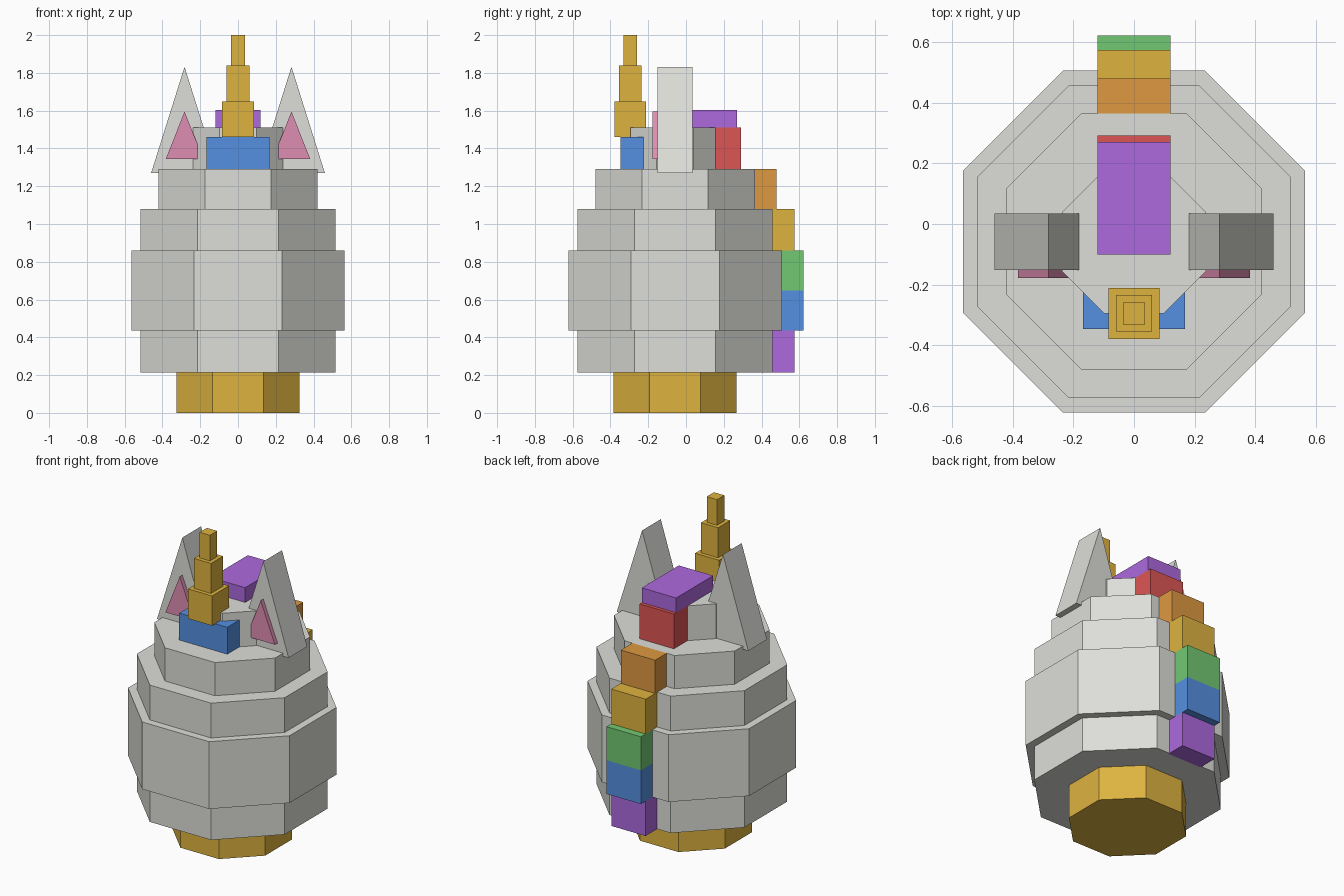
import bpy
import bmesh
import math
from mathutils import Matrix, Vector

cube = bpy.data.objects.get("Cube")
if cube:
    bpy.data.objects.remove(cube, do_unlink=True)


def make_material(name, rgb):
    """Flat material from display colour values, stored as linear."""
    linear = [((c / 255 + 0.055) / 1.055) ** 2.4 for c in rgb]
    mat = bpy.data.materials.new(name)
    mat.use_nodes = True
    mat.diffuse_color = (*linear, 1)
    mat.node_tree.nodes["Principled BSDF"].inputs["Base Color"].default_value = (*linear, 1)
    return mat


grey = make_material("light grey", (222, 222, 217))
gold = make_material("gold", (222, 179, 63))
blue = make_material("blue", (85, 144, 224))
green = make_material("green", (114, 200, 115))
orange = make_material("orange", (222, 153, 64))
red = make_material("red", (222, 85, 85))
purple = make_material("purple", (173, 105, 222))
pink = make_material("pink", (222, 142, 178))

CENTRE_Y = -0.058


def finish(bm, name, mat):
    bmesh.ops.recalc_face_normals(bm, faces=bm.faces)
    mesh = bpy.data.meshes.new(name)
    bm.to_mesh(mesh)
    bm.free()
    mesh.materials.append(mat)
    obj = bpy.data.objects.new(name, mesh)
    bpy.context.collection.objects.link(obj)


def octagon(name, half_width, z0, z1, mat):
    """Eight-sided tier with flat sides facing the axes."""
    bm = bmesh.new()
    radius = half_width / math.cos(math.pi / 8)
    place = Matrix.Translation((0, CENTRE_Y, (z0 + z1) / 2)) @ Matrix.Rotation(math.pi / 8, 4, "Z")
    bmesh.ops.create_cone(bm, cap_ends=True, segments=8, radius1=radius,
                          radius2=radius, depth=z1 - z0, matrix=place)
    finish(bm, name, mat)


def box(name, half_x, y0, y1, z0, z1, mat):
    bm = bmesh.new()
    size = Matrix.Diagonal((2 * half_x, y1 - y0, z1 - z0, 1))
    place = Matrix.Translation((0, (y0 + y1) / 2, (z0 + z1) / 2))
    bmesh.ops.create_cube(bm, size=1, matrix=place @ size)
    finish(bm, name, mat)


def triangle_prism(name, x, half_x, y0, y1, z0, z1, mat):
    """Upright triangle extruded from front to back."""
    bm = bmesh.new()
    corners = [(x - half_x, y0, z0), (x + half_x, y0, z0), (x, y0, z1)]
    face = bm.faces.new([bm.verts.new(c) for c in corners])
    extruded = bmesh.ops.extrude_face_region(bm, geom=[face], use_keep_orig=True)
    moved = [g for g in extruded["geom"] if isinstance(g, bmesh.types.BMVert)]
    bmesh.ops.translate(bm, verts=moved, vec=Vector((0, y1 - y0, 0)))
    finish(bm, name, mat)


# Stacked body tiers
octagon("base", 0.325, 0, 0.215, gold)
octagon("lower_body", 0.517, 0.215, 0.435, grey)
octagon("middle_body", 0.565, 0.435, 0.86, grey)
octagon("upper_body", 0.517, 0.86, 1.08, grey)
octagon("shoulders", 0.422, 1.08, 1.29, grey)
octagon("crown", 0.237, 1.29, 1.51, grey)

# Coloured mane running over the top and down the back
mane = [
    ("tail_block", 0.45, 0.575, 0.215, 0.435, purple),
    ("mane_blue", 0.50, 0.622, 0.435, 0.648, blue),
    ("mane_green", 0.50, 0.622, 0.648, 0.86, green),
    ("mane_gold", 0.455, 0.575, 0.86, 1.08, gold),
    ("mane_orange", 0.364, 0.48, 1.08, 1.29, orange),
    ("mane_red", 0.15, 0.292, 1.29, 1.51, red),
    ("mane_top", -0.10, 0.27, 1.51, 1.603, purple),
]
for name, y0, y1, z0, z1, mat in mane:
    box(name, 0.12, y0, y1, z0, z1, mat)

# Forelock and stepped horn
box("forelock", 0.168, -0.347, -0.2, 1.29, 1.46, blue)
HORN_Y = -0.295
for name, half, z0, z1 in [("horn_base", 0.084, 1.46, 1.648),
                           ("horn_middle", 0.06, 1.648, 1.838),
                           ("horn_tip", 0.036, 1.838, 2.0)]:
    box(name, half, HORN_Y - half, HORN_Y + half, z0, z1, gold)

# Ears with pink inner wedges
for side, sign in (("left", 1), ("right", -1)):
    triangle_prism(side + "_ear", sign * 0.283, 0.177, -0.152, 0.035, 1.27, 1.832, grey)
    triangle_prism(side + "_inner_ear", sign * 0.283, 0.1, -0.178, -0.14, 1.343, 1.595, pink)
